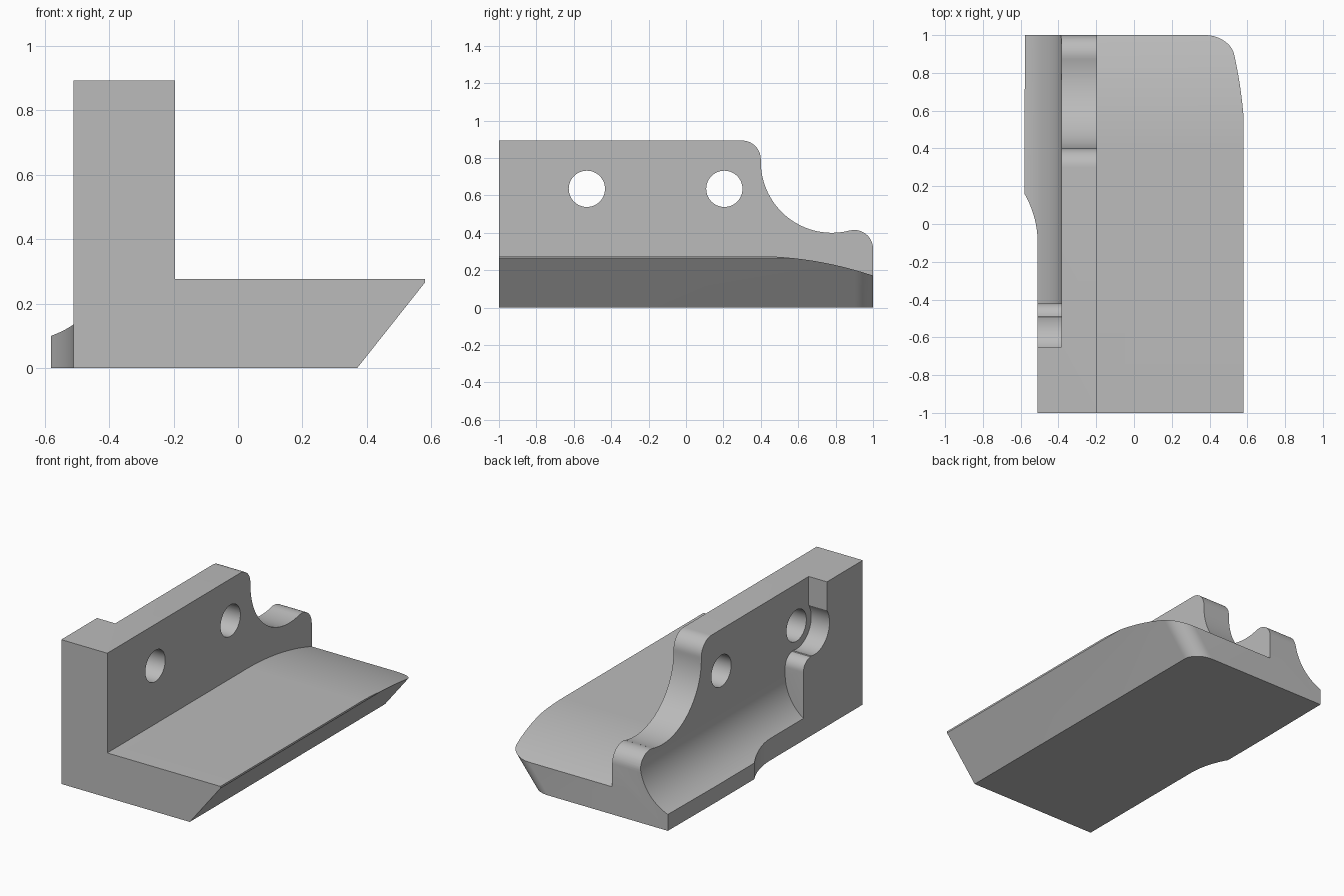
import bpy, bmesh
from math import sin, cos, radians
from mathutils import Vector

cube = bpy.data.objects.get("Cube")
if cube:
    bpy.data.objects.remove(cube)

grey = bpy.data.materials.new("plain grey")
grey.use_nodes = True
grey.diffuse_color = (0.5, 0.5, 0.5, 1)
grey.node_tree.nodes["Principled BSDF"].inputs["Base Color"].default_value = (0.5, 0.5, 0.5, 1)


def arc(cx, cy, r, a0, a1, n=16):
    """Points on a circle from angle a0 to a1 in degrees."""
    angles = [radians(a0 + (a1 - a0) * i / n) for i in range(n + 1)]
    return [(cx + r * cos(a), cy + r * sin(a)) for a in angles]


def prism(name, outline, axis, lo, hi):
    """Extrude a 2D outline along an axis; the outline uses the other two axes."""
    place = {"x": lambda p, t: (t, p[0], p[1]),
             "y": lambda p, t: (p[0], t, p[1]),
             "z": lambda p, t: (p[0], p[1], t)}[axis]
    bm = bmesh.new()
    face = bm.faces.new([bm.verts.new(place(p, lo)) for p in outline])
    side = bmesh.ops.extrude_face_region(bm, geom=[face])["geom"]
    shift = Vector(place((0, 0), hi - lo))
    bmesh.ops.translate(bm, vec=shift, verts=[v for v in side if isinstance(v, bmesh.types.BMVert)])
    bmesh.ops.recalc_face_normals(bm, faces=bm.faces)
    mesh = bpy.data.meshes.new(name)
    bm.to_mesh(mesh)
    bm.free()
    mesh.materials.append(grey)
    obj = bpy.data.objects.new(name, mesh)
    bpy.context.collection.objects.link(obj)
    return obj


def combine(target, tool, operation):
    """Apply a boolean and discard the tool."""
    mod = target.modifiers.new(operation, "BOOLEAN")
    mod.operation, mod.object, mod.solver = operation, tool, "EXACT"
    bpy.context.view_layer.objects.active = target
    bpy.ops.object.modifier_apply(modifier=mod.name)
    bpy.data.objects.remove(tool)


# Upright wall: side outline with the scooped rear end
wall_outline = [(-1, 0), (-1, 0.893)]
wall_outline += arc(0.3, 0.793, 0.1, 90, 0, 12)
wall_outline += arc(0.78, 0.78, 0.38, 180, 284.5, 32)
wall_outline += arc(0.9, 0.315, 0.1, 104.5, 0, 14)
wall_outline += [(1, 0)]
bracket = prism("angle_bracket", wall_outline, "x", -0.7, -0.195)

# Plan outline: the outer flange narrows in a hollow curve toward the front
plan = [(0, -1.1), (-0.51, -1.1)] + arc(-1.028, -0.1, 0.518, 0, 30.1)
plan += [(-0.58, 0.53), (-0.575, 1.1), (0, 1.1)]
combine(bracket, prism("plan_limit", plan, "z", -0.1, 1), "INTERSECT")

# Recess in the outer face, stepped around the front hole, with a coved floor
recess_outline = [(1.2, 1.1), (-0.65, 1.1)]
recess_outline += arc(-0.53, 0.635, 0.145, 146, 285, 28)
recess_outline += arc(-0.49, 0.42, 0.07, 90, 0, 10)
recess_outline += [(-0.42, -0.1), (1.2, -0.1)]
recess = prism("recess", recess_outline, "x", -0.8, -0.385)
cove = [(-0.9, 1.2), (-0.3, 1.2), (-0.3, 0.8), (-0.385, 0.8)]
cove += arc(-0.675, 0.374, 0.29, 0, -90, 28) + [(-0.9, 0.084)]
combine(recess, prism("cove", cove, "y", -1.3, 1.3), "INTERSECT")
combine(bracket, recess, "DIFFERENCE")

# Bolt holes
for y in (-0.53, 0.205):
    hole = prism("bolt_hole", arc(y, 0.635, 0.097, 0, 352.5, 47), "x", -1, 0)
    combine(bracket, hole, "DIFFERENCE")

# Foot: undercut edge with a rounded rear corner
foot = prism("foot", [(-0.3, 0), (0.37, 0), (0.687, 0.4), (-0.3, 0.4)], "y", -1, 1)
bm = bmesh.new()
bm.from_mesh(foot.data)
corner = [e for e in bm.edges if all(v.co.y > 0.9 and v.co.x > 0.3 for v in e.verts)]
bmesh.ops.bevel(bm, geom=corner, offset=0.1, segments=12, profile=0.5, affect="EDGES")
bm.to_mesh(foot.data)
bm.free()

# Foot top: flat, then falling away in a shallow curve toward the rear
top = [(-1.1, -0.1), (-1.1, 0.276)] + arc(0.36, -1.724, 2.0, 90, 70, 24) + [(1.1, -0.1)]
combine(foot, prism("foot_top_limit", top, "x", -0.5, 0.58), "INTERSECT")
combine(bracket, foot, "UNION")

# Smooth curves, crisp edges
bpy.ops.object.select_all(action="DESELECT")
bracket.select_set(True)
bpy.context.view_layer.objects.active = bracket
bpy.ops.object.shade_smooth_by_angle(angle=radians(25))
